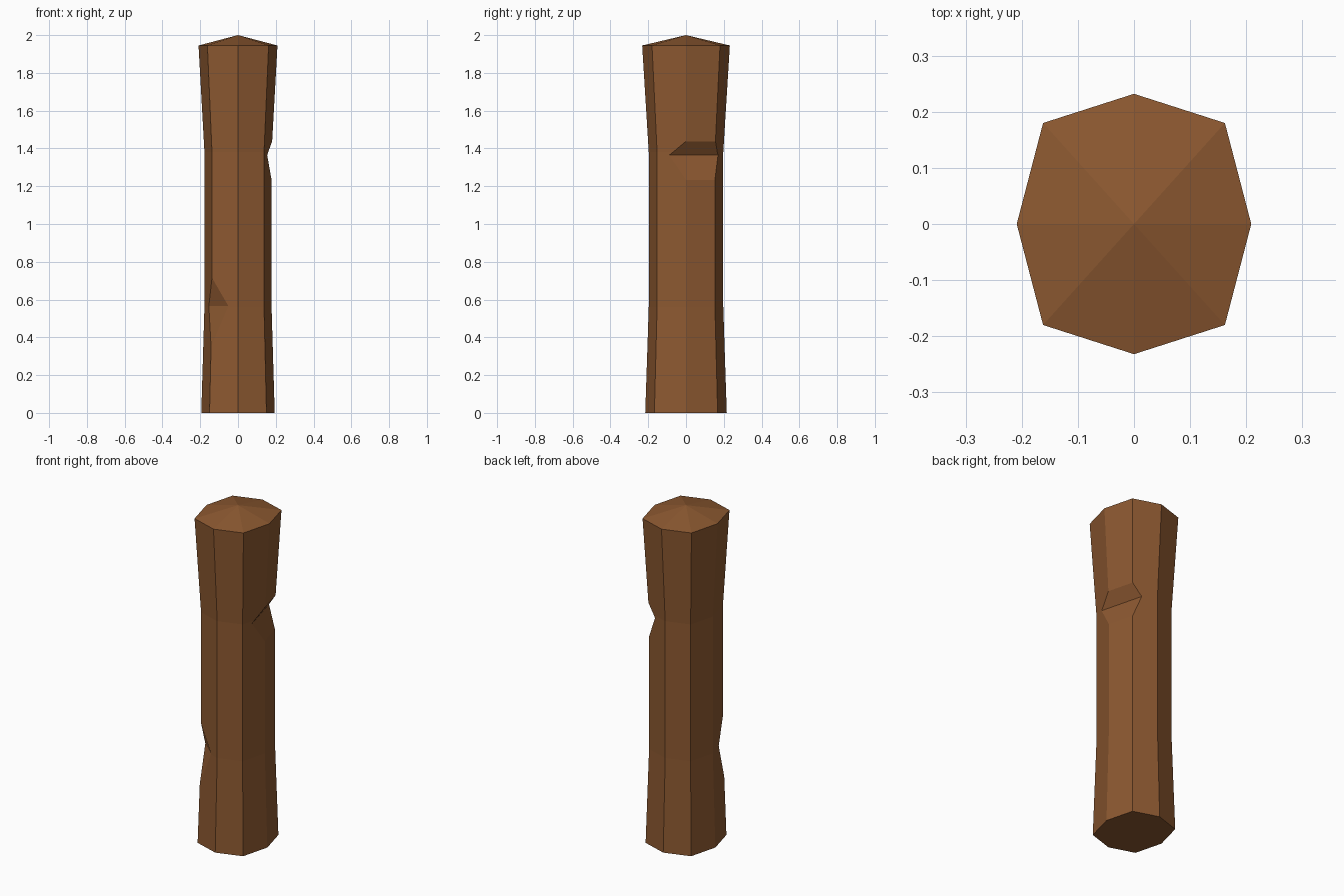
import bpy, bmesh, math
from mathutils import Vector

if "Cube" in bpy.data.objects:
    bpy.data.objects.remove(bpy.data.objects["Cube"])

wood = bpy.data.materials.new("brown wood")
wood.diffuse_color = (0.262, 0.098, 0.030, 1)
wood.use_nodes = True
wood.node_tree.nodes["Principled BSDF"].inputs["Base Color"].default_value = wood.diffuse_color


def make_object(name, bm):
    bmesh.ops.recalc_face_normals(bm, faces=bm.faces)
    mesh = bpy.data.meshes.new(name)
    bm.to_mesh(mesh)
    bm.free()
    mesh.materials.append(wood)
    obj = bpy.data.objects.new(name, mesh)
    bpy.context.collection.objects.link(obj)
    return obj


# Post: octagonal rings, flared at both ends, with a low pointed top
OUTLINE = [(0.209, 0), (0.162, 0.18), (0, 0.232), (-0.162, 0.18),
           (-0.209, 0), (-0.162, -0.18), (0, -0.232), (0.162, -0.18)]
bm = bmesh.new()
rings = [[bm.verts.new((x * s, y * s, z)) for x, y in OUTLINE]
         for z, s in [(0, 0.93), (0.56, 0.85), (1.38, 0.85), (1.945, 1.0)]]
for low, high in zip(rings, rings[1:]):
    for i in range(8):
        j = (i + 1) % 8
        bm.faces.new((low[i], low[j], high[j], high[i]))
bm.faces.new(rings[0][::-1])
apex = bm.verts.new((0, 0, 2))
for i in range(8):
    bm.faces.new((rings[-1][i], rings[-1][(i + 1) % 8], apex))
post = make_object("wooden_post", bm)


# Axe notches: wedge cutters pointing inward along a horizontal direction
def cut_notch(name, direction, inner, surface, z_low, z_mid, z_high):
    n = Vector((*direction, 0)).normalized()
    t = Vector((-n.y, n.x, 0))
    grow = 3  # extend the wedge beyond the surface
    out = inner + (surface - inner) * grow
    profile = [(inner, z_mid), (out, z_mid + (z_low - z_mid) * grow),
               (out, z_mid + (z_high - z_mid) * grow)]
    b = bmesh.new()
    ends = [[b.verts.new(n * r + t * side + Vector((0, 0, z))) for r, z in profile]
            for side in (-0.5, 0.5)]
    b.faces.new(ends[0])
    b.faces.new(ends[1])
    for i in range(3):
        j = (i + 1) % 3
        b.faces.new((ends[0][i], ends[0][j], ends[1][j], ends[1][i]))
    cutter = make_object(name, b)
    cutter.hide_render = True
    mod = post.modifiers.new(name, 'BOOLEAN')
    mod.operation = 'DIFFERENCE'
    mod.solver = 'EXACT'
    mod.object = cutter
    bpy.context.view_layer.objects.active = post
    bpy.ops.object.modifier_apply(modifier=name)
    bpy.data.objects.remove(cutter)


cut_notch("upper_notch", (0.18, 0.047), 0.127, 0.173, 1.23, 1.365, 1.435)
cut_notch("lower_notch", (-0.093, -0.105), 0.169, 0.207, 0.38, 0.565, 0.72)
